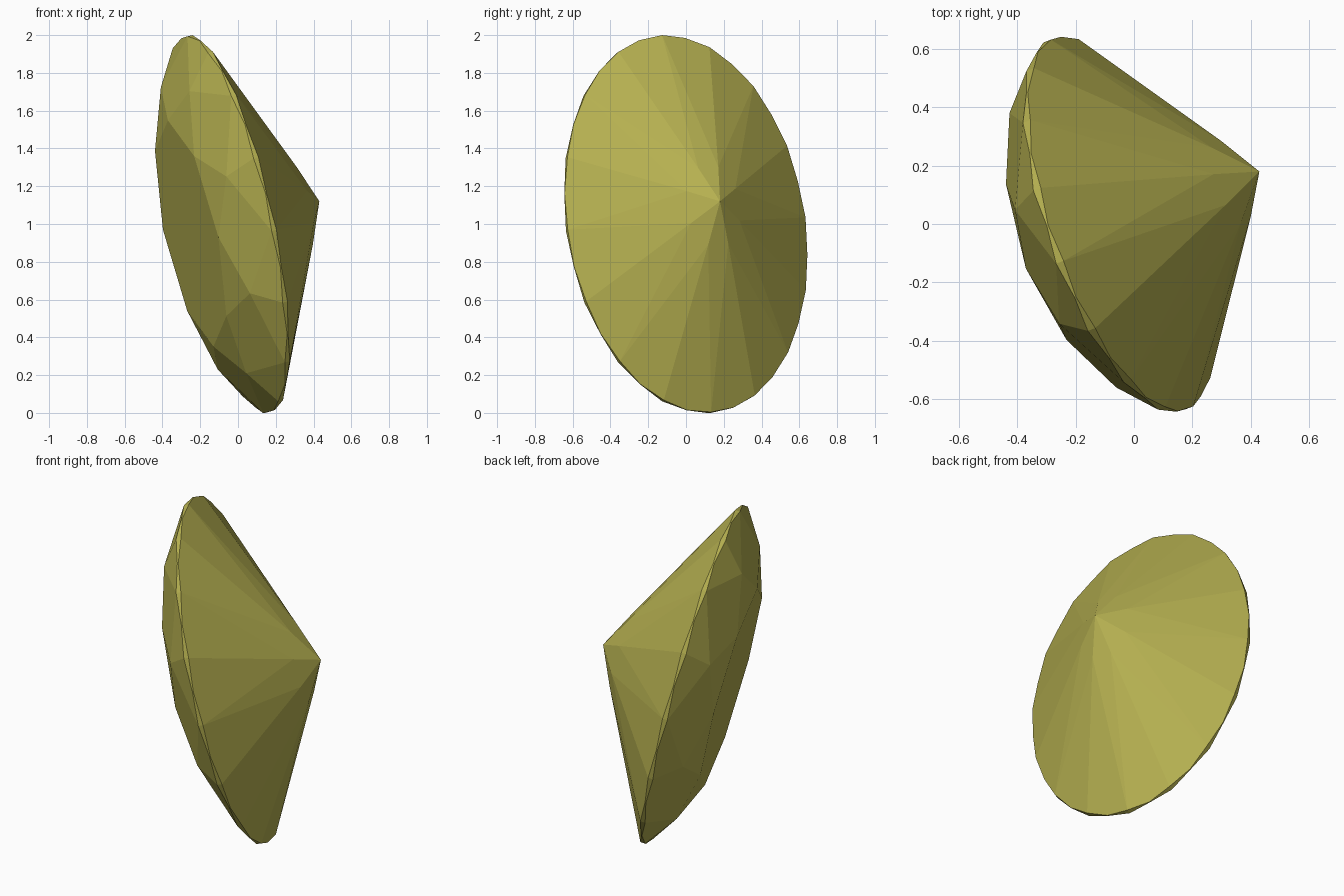
import bpy, bmesh, math
from mathutils import Vector

if "Cube" in bpy.data.objects:
    bpy.data.objects.remove(bpy.data.objects["Cube"])

# Tilted frame of the gem: axis toward the culet, long and short axes of the oval
centre = Vector((-0.05, 0.0, 1.0))
axis = Vector((0.911, 0.342, 0.228)).normalized()
long_axis = Vector((-0.201, -0.13, 1.0))
long_axis = (long_axis - axis * long_axis.dot(axis)).normalized()
short_axis = axis.cross(long_axis)
LONG, SHORT = 1.026, 0.676

CULET, CROWN = 0.527, 0.22          # heights along the axis
TABLE_R, STAR_R, PAV_R = 0.6, 0.81, 0.22
C22 = math.cos(math.pi / 8)

bm = bmesh.new()


def vert(step, r, h):
    """Vertex at 1/32-turn step, relative radius r, height h along the axis."""
    t = step * math.pi / 16
    return bm.verts.new(centre + axis * h
                        + long_axis * (LONG * r * math.cos(t))
                        + short_axis * (SHORT * r * math.sin(t)))


# Scalloped girdle: thick at even points, thin at odd points
g_pav = [vert(i, 1, 0.0 if i % 2 else 0.010) for i in range(32)]
g_crown = [vert(i, 1, -0.005 if i % 2 else -0.018) for i in range(32)]

# Table corners, crown shoulders, pavilion shoulders, culet
table = [vert(4 * k, TABLE_R, -CROWN) for k in range(8)]
star_h = 0.018 + (CROWN - 0.018) * (1 - STAR_R * C22) / (1 - TABLE_R)
star = [vert(4 * k + 2, STAR_R, -star_h) for k in range(8)]
pav_h = CULET - (CULET - 0.010) * PAV_R * C22
pav = [vert(4 * k + 2, PAV_R, pav_h) for k in range(8)]
culet = vert(0, 0, CULET)

face = bm.faces.new
face(table)
for i in range(32):
    j = (i + 1) % 32
    face((g_pav[i], g_pav[j], g_crown[j], g_crown[i]))
for k in range(8):
    n = (k + 1) % 8
    a, m, e = 4 * k, 4 * k + 2, (4 * k + 4) % 32
    # Star facet and main kites
    face((table[k], star[k], table[n]))
    face((table[k], star[k - 1], g_crown[a], star[k]))
    face((culet, pav[k - 1], g_pav[a], pav[k]))
    # Facets beside the girdle, above and below
    for ring, tip in ((g_crown, star[k]), (g_pav, pav[k])):
        face((tip, ring[a], ring[a + 1], ring[m]))
        face((tip, ring[m], ring[m + 1], ring[e]))

bmesh.ops.recalc_face_normals(bm, faces=bm.faces[:])
mesh = bpy.data.meshes.new("oval_gem")
bm.to_mesh(mesh)
bm.free()
gem = bpy.data.objects.new("oval_gem", mesh)
bpy.context.collection.objects.link(gem)

# Olive yellow
mat = bpy.data.materials.new("olive_yellow")
mat.diffuse_color = (0.46, 0.43, 0.08, 1)
mat.use_nodes = True
mat.node_tree.nodes["Principled BSDF"].inputs["Base Color"].default_value = mat.diffuse_color
mesh.materials.append(mat)
